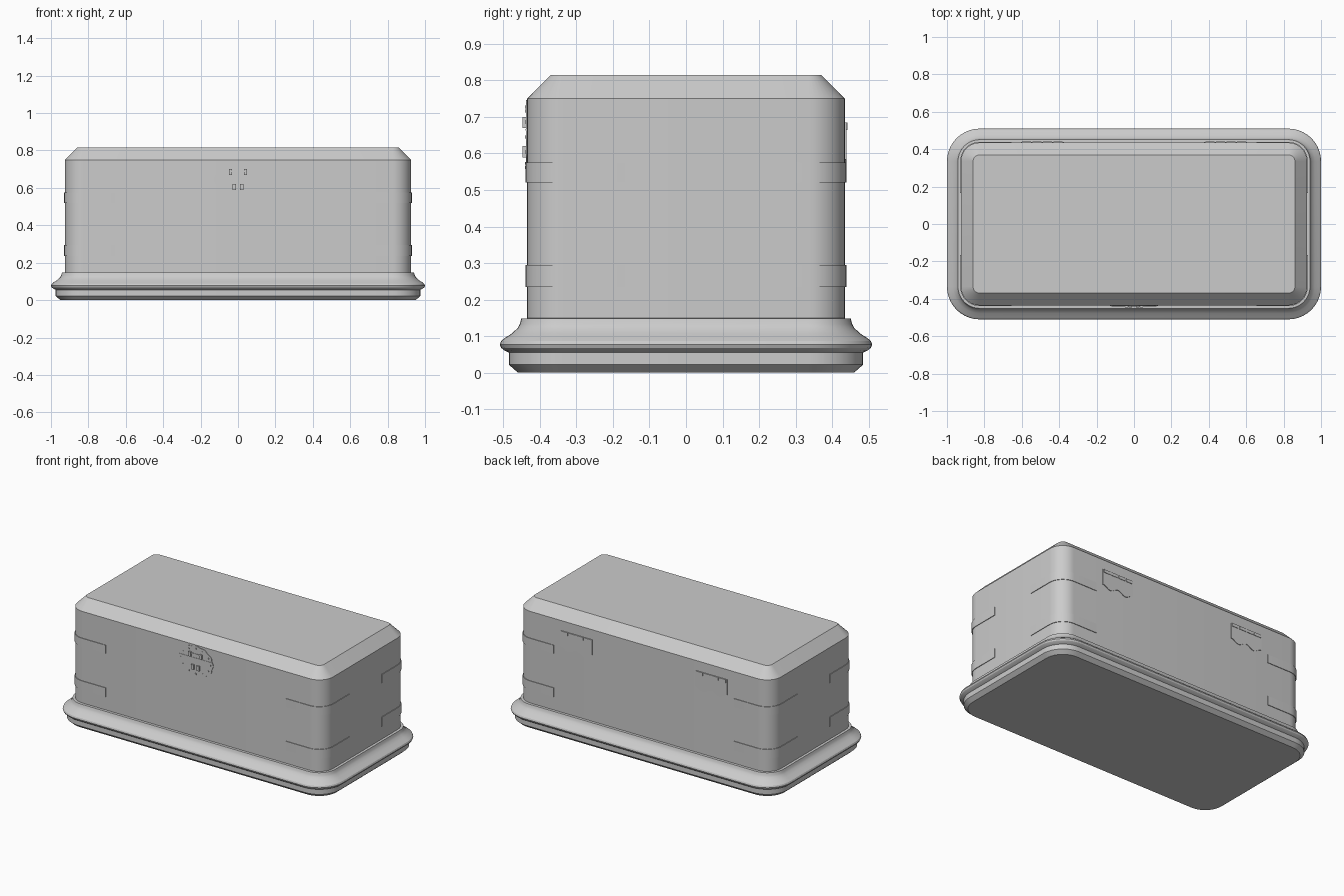
import bpy, bmesh, math

if "Cube" in bpy.data.objects:
    bpy.data.objects.remove(bpy.data.objects["Cube"], do_unlink=True)

grey = bpy.data.materials.new("plain grey")
grey.use_nodes = True
COLOUR = (0.6, 0.6, 0.6, 1)
grey.diffuse_color = COLOUR
grey.node_tree.nodes["Principled BSDF"].inputs["Base Color"].default_value = COLOUR

HX, HY, R = 0.925, 0.435, 0.1   # half sizes and corner radius of the chest walls


def finish(name, bm, angle=25):
    bmesh.ops.recalc_face_normals(bm, faces=bm.faces)
    mesh = bpy.data.meshes.new(name)
    bm.to_mesh(mesh)
    bm.free()
    mesh.materials.append(grey)
    ob = bpy.data.objects.new(name, mesh)
    bpy.context.collection.objects.link(ob)
    bpy.ops.object.select_all(action='DESELECT')
    ob.select_set(True)
    bpy.context.view_layer.objects.active = ob
    bpy.ops.object.shade_smooth_by_angle(angle=math.radians(angle))
    return ob


def corner(offset, sx=1, sy=1, steps=10):
    """Rounded corner of the wall outline, pushed out by offset."""
    pts = []
    for i in range(steps + 1):
        a = math.pi / 2 * i / steps
        pts.append((sx * (HX - R + (R + offset) * math.cos(a)),
                    sy * (HY - R + (R + offset) * math.sin(a))))
    return pts


def outline(offset):
    return (corner(offset) + corner(offset, -1)[::-1]
            + corner(offset, -1, -1) + corner(offset, 1, -1)[::-1])


def loft(name, profile):
    """Stack outlines given as (offset, height) and close both ends."""
    bm = bmesh.new()
    rings = [[bm.verts.new((x, y, z)) for x, y in outline(o)] for o, z in profile]
    for a, b in zip(rings, rings[1:]):
        for i in range(len(a)):
            j = (i + 1) % len(a)
            bm.faces.new((a[i], a[j], b[j], b[i]))
    bm.faces.new(rings[0])
    bm.faces.new(rings[-1])
    return finish(name, bm)


def plate(name, points, side, depth, start=0.0):
    """Extrude an (x, z) outline out of the front (-1) or back (1) wall."""
    bm = bmesh.new()
    inner = [bm.verts.new((x, side * (HY + start - 0.004), z)) for x, z in points]
    outer = [bm.verts.new((x, side * (HY + start + depth), z)) for x, z in points]
    for i in range(len(points)):
        j = (i + 1) % len(points)
        bm.faces.new((inner[i], inner[j], outer[j], outer[i]))
    bm.faces.new(inner)
    bm.faces.new(outer)
    return finish(name, bm)


def box(x, z, w, h):
    return [(x - w, z - h), (x + w, z - h), (x + w, z + h), (x - w, z + h)]


# Chest walls with the chamfered lid
loft("chest_body", [(0, 0.13), (0, 0.75), (-0.065, 0.815)])

# Moulded plinth
loft("base_moulding", [
    (0.025, 0), (0.05, 0.022), (0.05, 0.055), (0.061, 0.06), (0.071, 0.068),
    (0.075, 0.077), (0.071, 0.087), (0.061, 0.095), (0.042, 0.107),
    (0.036, 0.113), (0.026, 0.122), (0.02, 0.133), (0.016, 0.148), (0, 0.149)])


# Thin straps wrapped round the corners
def strap(name, sx, sy, low, high):
    bm = bmesh.new()
    rows = []
    for off, z in ((-0.01, low), (0.004, low), (0.004, high), (-0.01, high)):
        path = [(sx * HX + sx * off, sy * 0.165)] + corner(off, sx, sy)
        path.append((sx * 0.655, sy * (HY + off)))
        rows.append([bm.verts.new((x, y, z)) for x, y in path])
    for a, b in zip(rows, rows[1:] + rows[:1]):
        for i in range(len(a) - 1):
            bm.faces.new((a[i], a[i + 1], b[i + 1], b[i]))
    for end in (0, -1):
        bm.faces.new([r[end] for r in rows])
    finish(name, bm)


for sx, lr in ((1, "left"), (-1, "right")):
    for sy, fb in ((-1, "front"), (1, "back")):
        strap(f"upper_strap_{fb}_{lr}", sx, sy, 0.52, 0.575)
        strap(f"lower_strap_{fb}_{lr}", sx, sy, 0.235, 0.295)

# Scalloped oval lock plate, split at the lid seam
CZ = 0.645


def oval(n, scale, wave=0.0):
    pts = []
    for i in range(n):
        a = 2 * math.pi * i / n
        s = scale + wave * math.cos(12 * a)
        pts.append((0.127 * s * math.cos(a), CZ + 0.101 * s * math.sin(a)))
    return pts


plate("lock_plate", oval(96, 0.98, 0.025), -1, 0.003)
plate("lock_seam", box(0, 0.665, 0.12, 0.0015), -1, 0.005)
for i, (x, z) in enumerate(oval(12, 0.82)):
    plate(f"lock_rivet_{i}", box(x, z, 0.005, 0.004), -1, 0.006)
plate("lock_bar", box(0, 0.69, 0.034, 0.004), -1, 0.006)
for sx, lr in ((1, "left"), (-1, "right")):
    plate(f"lock_upper_lug_{lr}", box(sx * 0.04, 0.685, 0.009, 0.015), -1, 0.012)
    plate(f"lock_lower_lug_{lr}", box(sx * 0.02, 0.605, 0.009, 0.016), -1, 0.012)

# Back hinges: leaf with a curved lower edge and a row of knuckles
for sx, lr in ((1, "left"), (-1, "right")):
    cx = sx * 0.49
    leaf = [(cx + 0.115, 0.685), (cx - 0.115, 0.685)]
    for i in range(17):
        t = -1 + i / 8
        leaf.append((cx + 0.115 * t, 0.572 + 0.012 * math.cos(2 * math.pi * t)))
    plate(f"hinge_leaf_{lr}", leaf, 1, 0.004)
    for k in range(4):
        x = cx + (k - 1.5) * 0.056
        plate(f"hinge_knuckle_{lr}_{k}", box(x, 0.675, 0.024, 0.01), 1, 0.007)
